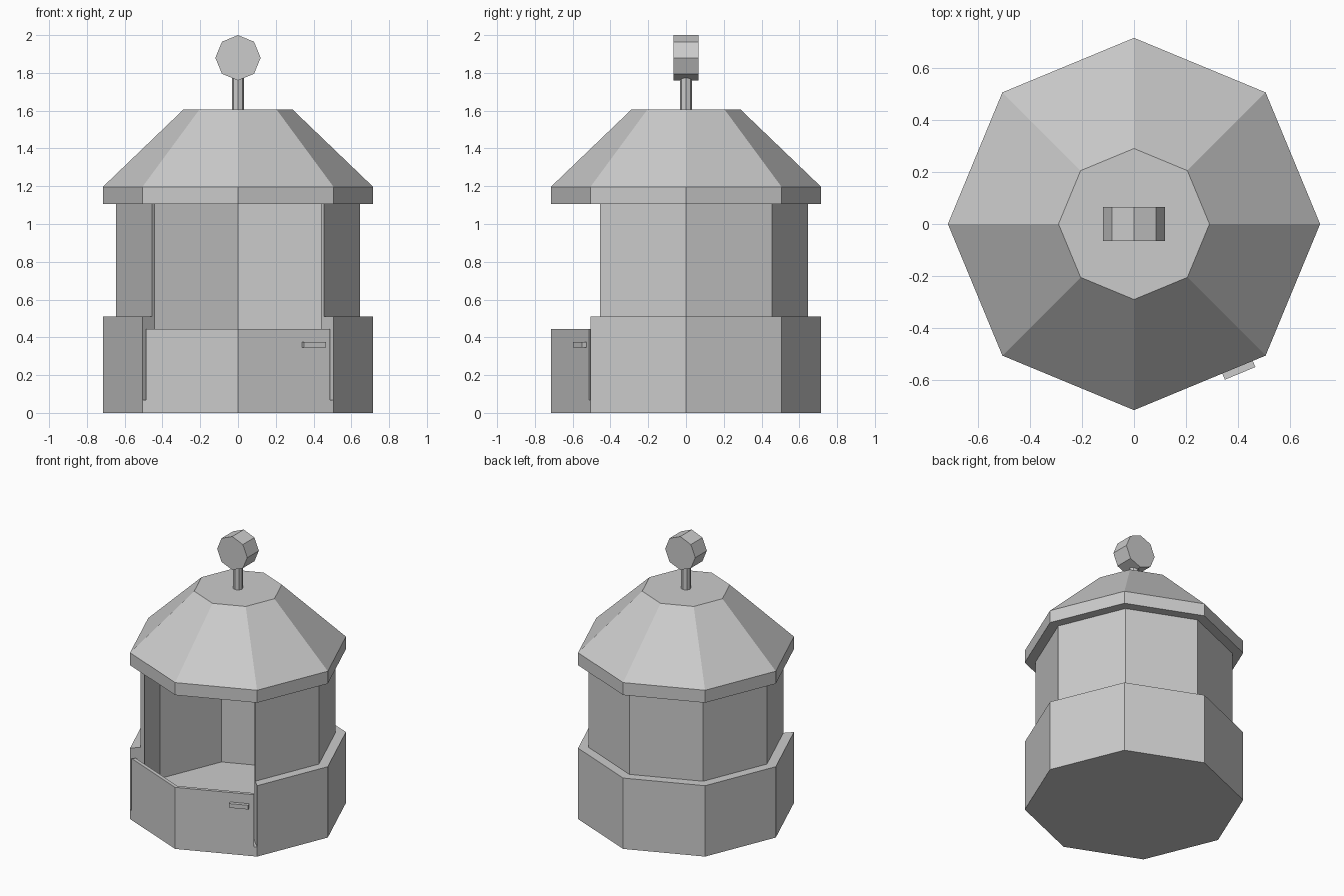
import bpy
import bmesh
from math import radians, cos, sin
from mathutils import Vector, Matrix

cube = bpy.data.objects.get("Cube")
if cube:
    bpy.data.objects.remove(cube, do_unlink=True)

grey = bpy.data.materials.new("plain grey")
grey.use_nodes = True
grey.diffuse_color = (0.6, 0.6, 0.6, 1)
grey.node_tree.nodes["Principled BSDF"].inputs["Base Color"].default_value = grey.diffuse_color


def finish(name, bm):
    """Turn a bmesh into a flat shaded grey object."""
    bmesh.ops.recalc_face_normals(bm, faces=bm.faces)
    mesh = bpy.data.meshes.new(name)
    bm.to_mesh(mesh)
    bm.free()
    mesh.materials.append(grey)
    obj = bpy.data.objects.new(name, mesh)
    bpy.context.collection.objects.link(obj)
    return obj


def polar(radius, degrees):
    a = radians(degrees)
    return Vector((radius * cos(a), radius * sin(a)))


def lathe(name, profile, sides=8):
    """Closed faceted solid from (radius, height) rings."""
    bm = bmesh.new()
    rings = [[bm.verts.new((*polar(r, 360 * i / sides), z)) for i in range(sides)]
             for r, z in profile]
    for low, high in zip(rings, rings[1:]):
        for i in range(sides):
            j = (i + 1) % sides
            bm.faces.new((low[i], low[j], high[j], high[i]))
    bm.faces.new(rings[0])
    bm.faces.new(rings[-1])
    return finish(name, bm)


def wall(name, outer, inner, bottom, top):
    """Upright wall of even height between two matching open paths."""
    bm = bmesh.new()
    rows = [[bm.verts.new((*p, z)) for p, z in
             ((o, bottom), (o, top), (i, top), (i, bottom))]
            for o, i in zip(outer, inner)]
    for a, b in zip(rows, rows[1:]):
        for k in range(4):
            m = (k + 1) % 4
            bm.faces.new((a[k], a[m], b[m], b[k]))
    bm.faces.new(rows[0])
    bm.faces.new(rows[-1])
    return finish(name, bm)


# Floor, walls open across the two front sides, and roof
OUTER, UPPER, INNER = 0.715, 0.645, 0.62
angles = range(-45, 226, 45)
inside = [polar(INNER, a) for a in angles]
lathe("floor", [(OUTER, 0), (OUTER, 0.068)])
wall("lower_wall", [polar(OUTER, a) for a in angles], inside, 0.068, 0.51)
wall("upper_wall", [polar(UPPER, a) for a in angles], inside, 0.51, 1.11)
lathe("roof", [(OUTER, 1.107), (OUTER, 1.197), (0.29, 1.605)])


# Low front counter, ending just short of the walls
def counter_path(radius):
    left, middle, right = (polar(radius, a) for a in (225, 270, 315))
    return [middle.lerp(left, 0.965), middle, middle.lerp(right, 0.965)]


wall("front_counter", counter_path(OUTER), counter_path(0.688), 0.068, 0.443)

# Handle on the counter
bm = bmesh.new()
bmesh.ops.create_cube(bm, size=1, matrix=Matrix.Translation((0.402, -0.56, 0.36))
                      @ Matrix.Rotation(radians(22.5), 4, "Z")
                      @ Matrix.Diagonal((0.127, 0.03, 0.03, 1)))
finish("handle", bm)

# Post and round sign on the roof
lathe("sign_post", [(0.033, 1.6), (0.033, 1.79)])
sign = lathe("round_sign", [(0.12, -0.066), (0.12, 0.066)])
sign.data.transform(Matrix.Translation((0, 0, 1.88)) @ Matrix.Rotation(radians(90), 4, "X"))
